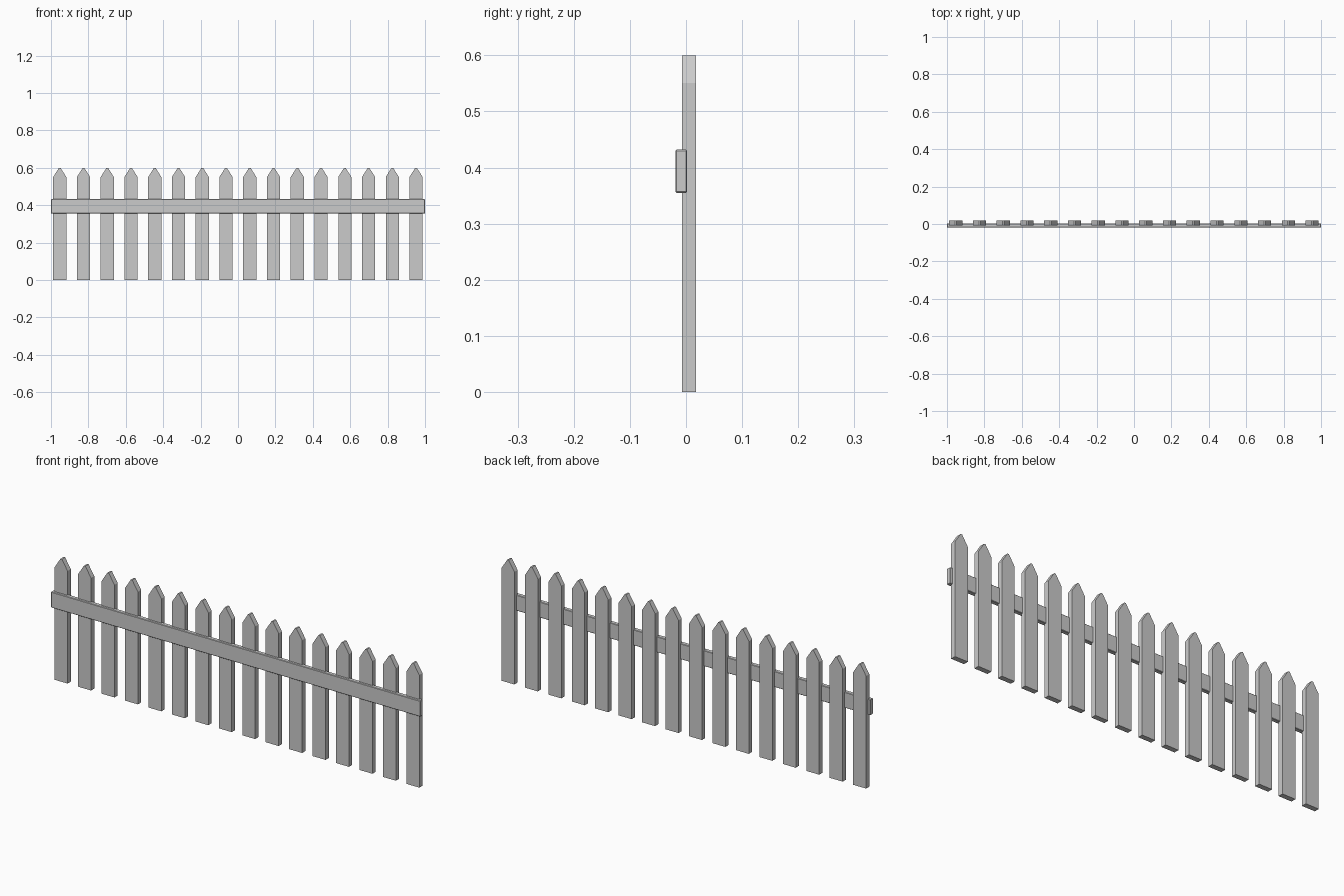
import bpy, bmesh

if "Cube" in bpy.data.objects:
    bpy.data.objects.remove(bpy.data.objects["Cube"])

COUNT = 16
FIRST, LAST = -0.953, 0.952


def make_object(name, bm):
    bmesh.ops.recalc_face_normals(bm, faces=bm.faces)
    mesh = bpy.data.meshes.new(name)
    bm.to_mesh(mesh)
    bm.free()
    ob = bpy.data.objects.new(name, mesh)
    bpy.context.collection.objects.link(ob)
    return ob


def extruded(name, profile, y0, y1):
    """Extrude an x-z outline from y0 to y1."""
    bm = bmesh.new()
    face = bm.faces.new([bm.verts.new((x, y0, z)) for x, z in profile])
    ext = bmesh.ops.extrude_face_region(bm, geom=[face])["geom"]
    verts = [g for g in ext if isinstance(g, bmesh.types.BMVert)]
    bmesh.ops.translate(bm, verts=verts, vec=(0, y1 - y0, 0))
    return make_object(name, bm)


# Pointed pickets
w = 0.035
outline = [(-w, 0), (w, 0), (w, 0.551), (0.004, 0.6), (-0.004, 0.6), (-w, 0.551)]
for i in range(COUNT):
    x = FIRST + (LAST - FIRST) * i / (COUNT - 1)
    picket = extruded("picket", outline, -0.007, 0.018)
    picket.location.x = x

# Horizontal rail across the front, with softened edges
rail = extruded("rail", [(-1, 0.355), (1, 0.355), (1, 0.432), (-1, 0.432)], -0.019, 0.002)
bev = rail.modifiers.new("soft_edges", "BEVEL")
bev.width = 0.002
bev.segments = 1
